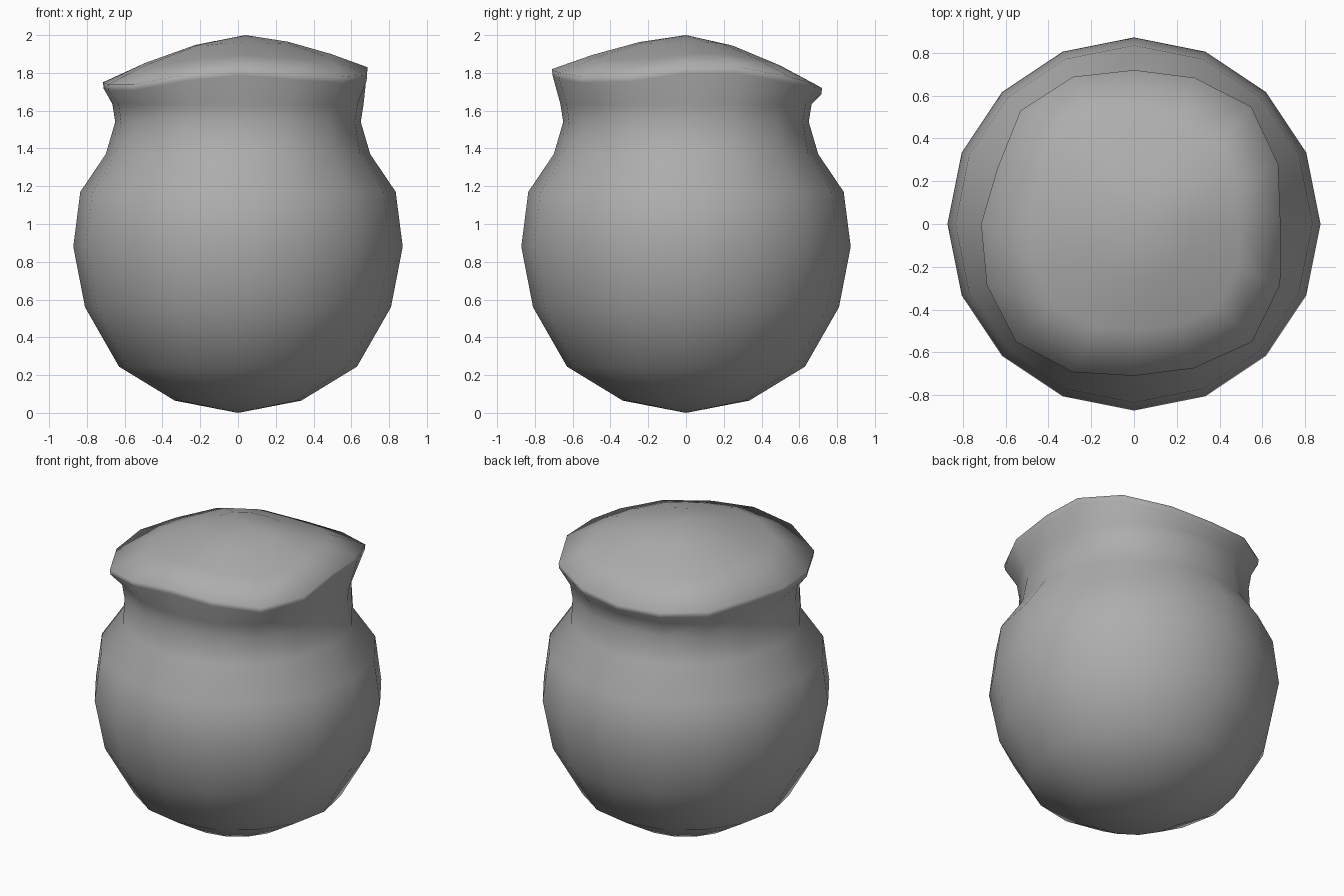
import bpy
import bmesh
from math import sin, cos, pi

cube = bpy.data.objects.get("Cube")
if cube:
    bpy.data.objects.remove(cube, do_unlink=True)

SIDES = 16

# One plain clay colour
clay = bpy.data.materials.new("grey_clay")
clay.use_nodes = True
grey = (0.42, 0.42, 0.42, 1)
clay.diffuse_color = grey
shader = clay.node_tree.nodes["Principled BSDF"]
shader.inputs["Base Color"].default_value = grey
shader.inputs["Roughness"].default_value = 0.8

# Uneven rim, counter-clockwise from +x
rim_radius = [.685, .73, .775, .74, .72, .745, .75, .69,
              .715, .745, .78, .75, .71, .73, .78, .74]
rim_height = [1.83, 1.83, 1.78, 1.74, 1.72, 1.73, 1.74, 1.75,
              1.75, 1.74, 1.74, 1.79, 1.82, 1.80, 1.78, 1.79]
apex = (0.04, 0, 2)

# Round body up to the shoulder: radius, height
body_profile = [(.335, .065), (.63, .245), (.81, .56),
                (.872, .88), (.835, 1.17), (.70, 1.37)]

bm = bmesh.new()


def make_ring(point):
    return [bm.verts.new(point(k, cos(2 * pi * k / SIDES), sin(2 * pi * k / SIDES)))
            for k in range(SIDES)]


def bridge(low, high):
    for k in range(SIDES):
        n = (k + 1) % SIDES
        bm.faces.new((low[k], low[n], high[n], high[k]))


def close(ring, tip):
    v = bm.verts.new(tip)
    for k in range(SIDES):
        bm.faces.new((ring[k], ring[(k + 1) % SIDES], v))


def blend(a, b, t):
    return a + (b - a) * t


rings = [make_ring(lambda k, c, s: (r * c, r * s, z)) for r, z in body_profile]


# Neck follows the rounded-square rim a little
def neck(r, z):
    def point(k, c, s):
        radius = r + 0.04 * (2 * s * c) ** 2
        return radius * c, radius * s, z
    return make_ring(point)


rings += [neck(.65, 1.54), neck(.665, 1.635)]


# Lip and domed lid: shrink the rim toward the apex
def lid(frac, drop=0):
    def point(k, c, s):
        x = blend(apex[0], rim_radius[k] * c, frac)
        y = blend(apex[1], rim_radius[k] * s, frac)
        z = blend(apex[2], rim_height[k], frac ** 1.5) - drop
        return x, y, z
    return make_ring(point)


rings += [lid(0.995, 0.035), lid(1), lid(0.7), lid(0.35)]

for low, high in zip(rings, rings[1:]):
    bridge(low, high)
close(rings[0], (0, 0, 0))
close(rings[-1], apex)
bmesh.ops.recalc_face_normals(bm, faces=bm.faces)

mesh = bpy.data.meshes.new("pot_body")
bm.to_mesh(mesh)
bm.free()
mesh.materials.append(clay)
mesh.shade_smooth()
pot = bpy.data.objects.new("pot_body", mesh)
bpy.context.collection.objects.link(pot)
